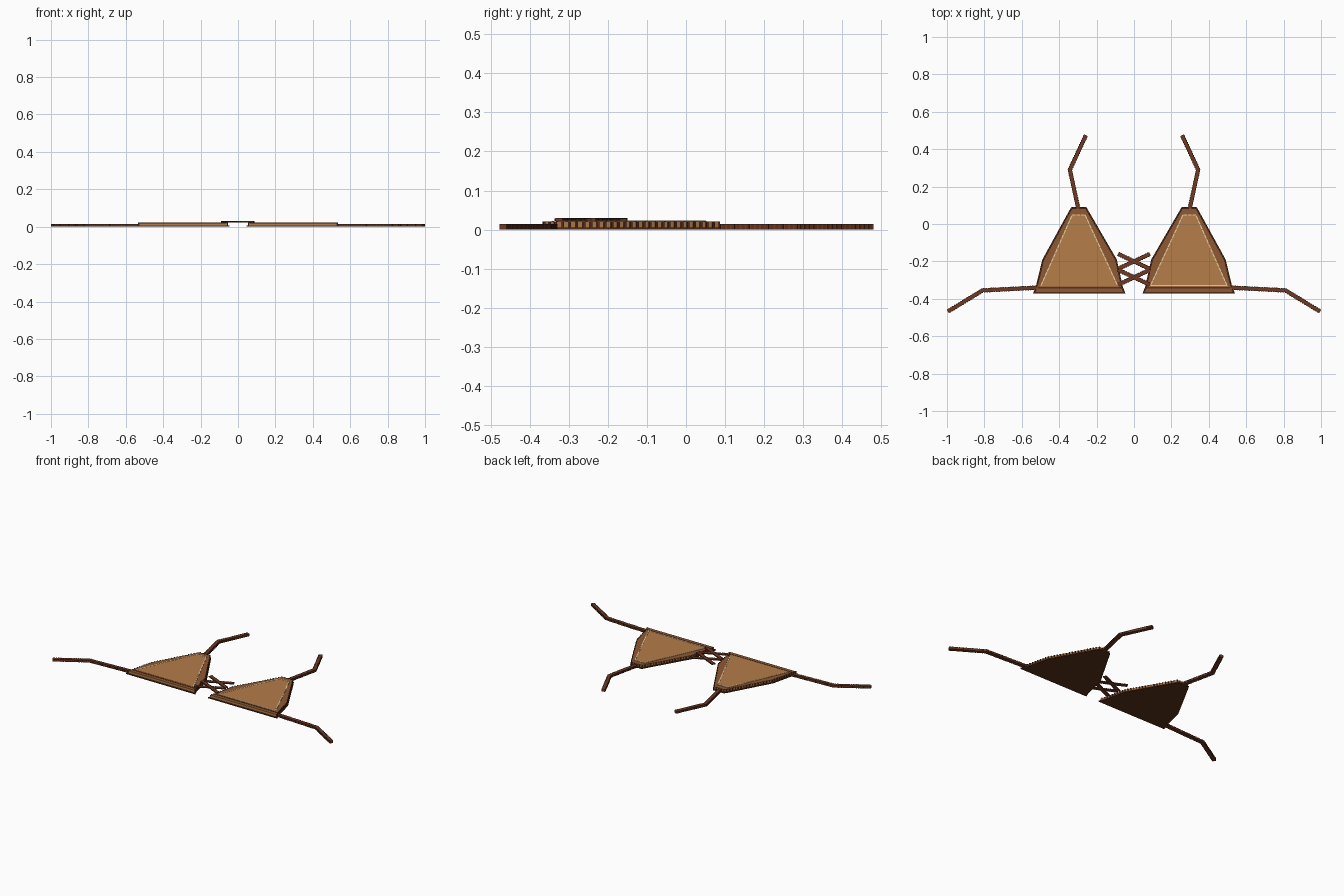
import bpy, bmesh
from mathutils import Vector

cube = bpy.data.objects.get("Cube")
if cube:
    bpy.data.objects.remove(cube, do_unlink=True)


def material(name, rgb):
    m = bpy.data.materials.new(name)
    m.use_nodes = True
    m.diffuse_color = (*rgb, 1)
    m.node_tree.nodes["Principled BSDF"].inputs["Base Color"].default_value = (*rgb, 1)
    return m


TAN = material("tan leather", (0.46, 0.205, 0.068))
BROWN = material("brown trim", (0.27, 0.1, 0.032))
CORD = material("red brown cord", (0.16, 0.042, 0.018))
DARK = material("dark backing", (0.1, 0.028, 0.011))
CREAM = material("cream thread", (0.8, 0.62, 0.38))


def prisms(name, polygons, z0, z1, mat):
    """One object made of upright prisms, one for each outline."""
    bm = bmesh.new()
    for poly in polygons:
        low = [bm.verts.new((x, y, z0)) for x, y in poly]
        high = [bm.verts.new((x, y, z1)) for x, y in poly]
        bm.faces.new(low[::-1])
        bm.faces.new(high)
        for i in range(len(poly)):
            j = (i + 1) % len(poly)
            bm.faces.new((low[i], low[j], high[j], high[i]))
    bmesh.ops.recalc_face_normals(bm, faces=bm.faces)
    mesh = bpy.data.meshes.new(name)
    bm.to_mesh(mesh)
    bm.free()
    mesh.materials.append(mat)
    obj = bpy.data.objects.new(name, mesh)
    bpy.context.collection.objects.link(obj)


def offset(points, d, closed):
    """Shift a path to its left by d, with mitred corners."""
    pts = [Vector(p) for p in points]
    n = len(pts)
    result = []
    for i, p in enumerate(pts):
        before = (p - pts[i - 1]).normalized() if closed or i > 0 else None
        after = (pts[(i + 1) % n] - p).normalized() if closed or i < n - 1 else None
        before, after = before or after, after or before
        a, b = Vector((-before.y, before.x)), Vector((-after.y, after.x))
        result.append(p + (a + b) * d / (1 + a.dot(b)))
    return result


def ribbon(path, width):
    return offset(path, width / 2, False) + offset(path, -width / 2, False)[::-1]


def dashes(path, width, dash, gap):
    """Short ribbons spaced evenly along each stretch of a path."""
    result = []
    for a, b in zip(path, path[1:]):
        a, b = Vector(a), Vector(b)
        length = (b - a).length
        step = (b - a) / length
        count = max(1, round(length / (dash + gap)))
        pitch = length / count
        share = dash / (dash + gap) * pitch
        result += [ribbon([a + step * pitch * i, a + step * (pitch * i + share)], width)
                   for i in range(count)]
    return result


def cord(name, path, z0, z1):
    """Strap with dark whip stitches along both edges."""
    prisms(name, [ribbon(path, 0.02)], z0, z1 - 0.0005, CORD)
    stitches = [d for side in (-1, 1)
                for d in dashes(offset(path, side * 0.009, False), 0.006, 0.008, 0.005)]
    prisms(name + "_edge_stitches", stitches, z0, z1, DARK)


CUP = [(0.045, -0.372), (0.54, -0.372), (0.525, -0.335), (0.49, -0.19), (0.347, 0.07),
       (0.335, 0.09), (0.255, 0.09), (0.243, 0.07), (0.092, -0.19), (0.06, -0.335)]
PANEL = [(0.082, -0.333), (0.503, -0.333), (0.333, 0.052), (0.259, 0.052)]
SIDE_STRAP = [(0.51, -0.34), (0.81, -0.355), (0.995, -0.468)]
NECK_STRAP = [(0.295, 0.07), (0.343, 0.29), (0.257, 0.475)]

for side, s in (("left", 1), ("right", -1)):
    def flip(points):
        return [(s * p[0], p[1]) for p in points]

    # Cup: backing, leather body, edge trim and raised panel
    prisms(side + "_cup_backing", [flip(CUP)], 0, 0.006, DARK)
    prisms(side + "_cup_body", [flip(offset(CUP, 0.007, True))], 0.006, 0.02, TAN)
    prisms(side + "_cup_trim", [flip(offset(CUP, 0.008, True))], 0.02, 0.021, BROWN)
    prisms(side + "_cup_panel", [flip(PANEL)], 0.021, 0.0225, TAN)

    # Dark whip stitches round the cup edge
    rim = offset(CUP, 0.006, True)
    whip = dashes(rim[1:] + rim[:1], 0.007, 0.006, 0.012)
    prisms(side + "_cup_edge_stitches", [flip(p) for p in whip], 0.006, 0.0215, DARK)

    # Seam above the hem band
    seam = [(0.068, -0.341), (0.517, -0.341)]
    prisms(side + "_hem_seam", [flip(ribbon(seam, 0.006))], 0.021, 0.022, DARK)

    # Thread round the panel, with the bottom run on the left cup only
    line = offset(PANEL, 0.004, True)
    thread = dashes(line[1:] + line[:1], 0.006, 0.022, 0.005)
    if s > 0:
        thread.append(ribbon(line[:2], 0.006))
    prisms(side + "_stitching", [flip(p) for p in thread], 0.0225, 0.0235, CREAM)

    # Straps
    cord(side + "_side_strap", flip(SIDE_STRAP), 0, 0.015)
    cord(side + "_neck_strap", flip(NECK_STRAP), 0, 0.015)

# Crossed lacing between the cups
for name, y in (("upper", -0.2), ("lower", -0.285)):
    for tag, s in (("rising", 1), ("falling", -1)):
        lace = [(-0.085, y - s * 0.04), (0.085, y + s * 0.04)]
        z = 0.0225 if s > 0 else 0.0235
        cord(f"{name}_{tag}_lace", lace, z, z + 0.0065)
